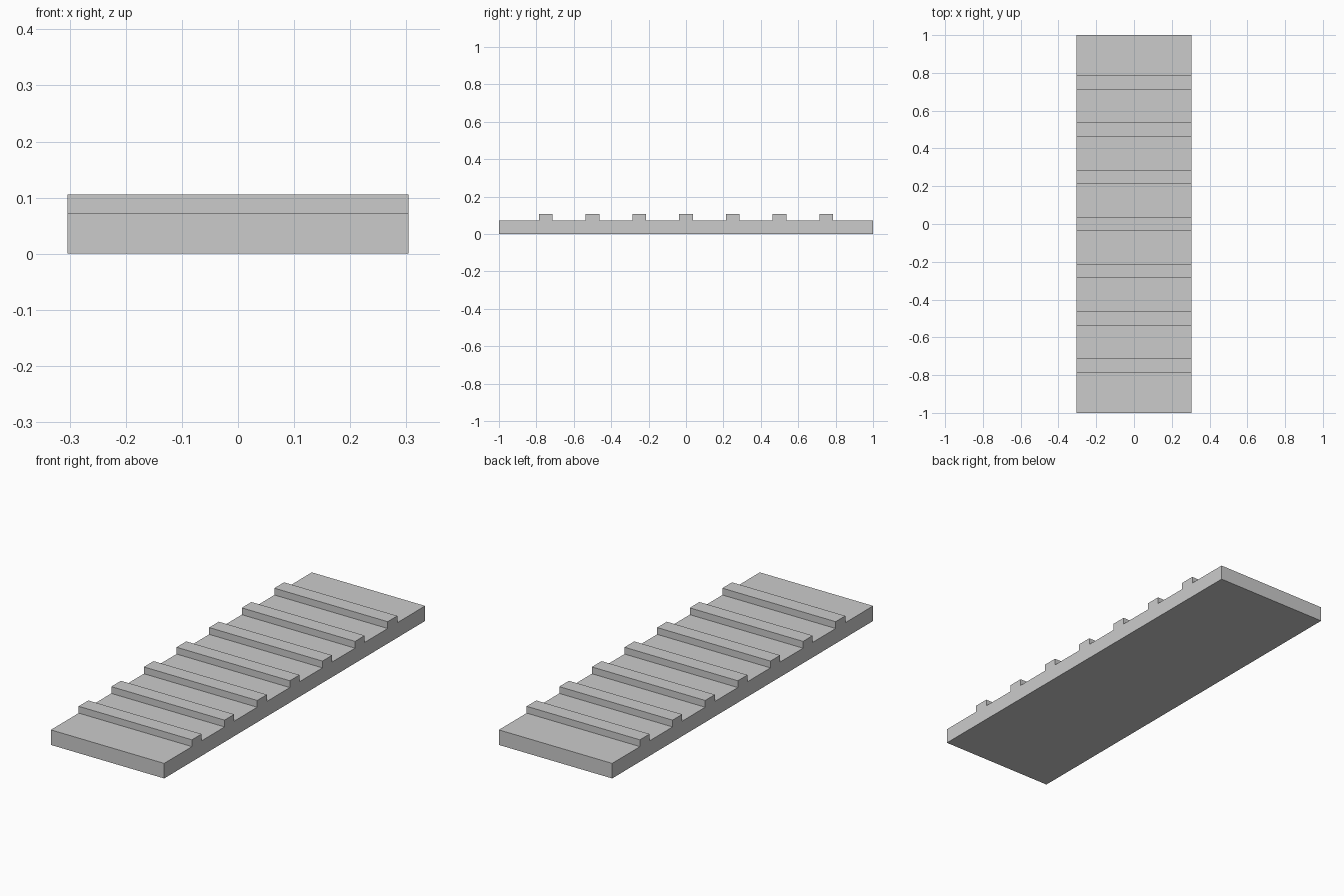
import bpy, bmesh

if "Cube" in bpy.data.objects:
    bpy.data.objects.remove(bpy.data.objects["Cube"])

HALF_W, BASE_H, TOP_H = 0.304, 0.073, 0.106
CLEAT_HALF, SPACING = 0.037, 0.25

# Side profile (y, z): flat board with seven raised cross cleats
profile = [(1, 0), (-1, 0), (-1, BASE_H)]
for i in range(-3, 4):
    a, b = i * SPACING - CLEAT_HALF, i * SPACING + CLEAT_HALF
    profile += [(a, BASE_H), (a, TOP_H), (b, TOP_H), (b, BASE_H)]
profile.append((1, BASE_H))

# Extrude the profile across the width
bm = bmesh.new()
side = bm.faces.new([bm.verts.new((-HALF_W, y, z)) for y, z in profile])
ext = bmesh.ops.extrude_face_region(bm, geom=[side], use_keep_orig=True)
verts = [g for g in ext["geom"] if isinstance(g, bmesh.types.BMVert)]
bmesh.ops.translate(bm, verts=verts, vec=(2 * HALF_W, 0, 0))
bmesh.ops.recalc_face_normals(bm, faces=bm.faces)

mesh = bpy.data.meshes.new("cleated_ramp")
bm.to_mesh(mesh)
bm.free()
bpy.context.collection.objects.link(bpy.data.objects.new("cleated_ramp", mesh))
